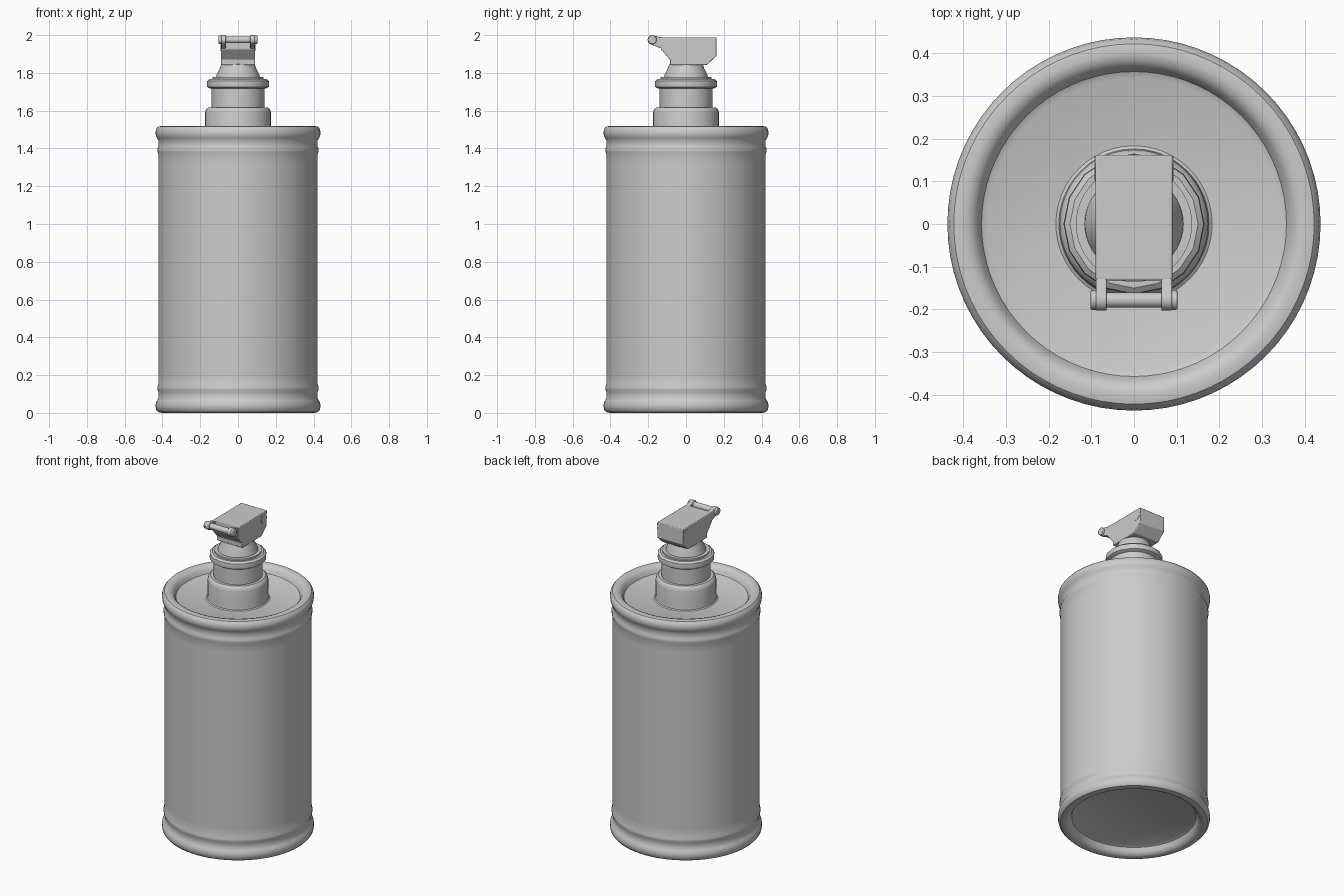
import bpy, bmesh
from math import sin, cos, pi, radians

if "Cube" in bpy.data.objects:
    bpy.data.objects.remove(bpy.data.objects["Cube"])


def finish(bm, name, angle=35):
    bmesh.ops.remove_doubles(bm, verts=bm.verts, dist=1e-5)
    bmesh.ops.recalc_face_normals(bm, faces=bm.faces)
    me = bpy.data.meshes.new(name)
    bm.to_mesh(me)
    bm.free()
    ob = bpy.data.objects.new(name, me)
    bpy.context.collection.objects.link(ob)
    bpy.ops.object.select_all(action='DESELECT')
    bpy.context.view_layer.objects.active = ob
    ob.select_set(True)
    bpy.ops.object.shade_smooth_by_angle(angle=radians(angle))
    return ob


def lathe(name, profile, n=64, angle=35):
    """Revolve (radius, z) points around z."""
    bm = bmesh.new()
    rings = [[bm.verts.new((r * cos(2 * pi * i / n), r * sin(2 * pi * i / n), z))
              for i in range(n)] if r > 0 else [bm.verts.new((0, 0, z))]
             for r, z in profile]
    for a, b in zip(rings, rings[1:]):
        for i in range(n):
            j = (i + 1) % n
            q = [a[i % len(a)], a[j % len(a)], b[j % len(b)], b[i % len(b)]]
            bm.faces.new(list(dict.fromkeys(q)))
    return finish(bm, name, angle)


def extrude_x(name, outline, x0, x1, bevel=0.0):
    """Extrude a (y, z) outline from x0 to x1."""
    bm = bmesh.new()
    f = bm.faces.new([bm.verts.new((x0, y, z)) for y, z in outline])
    ext = bmesh.ops.extrude_face_region(bm, geom=[f])['geom']
    bmesh.ops.translate(bm, vec=(x1 - x0, 0, 0),
                        verts=[v for v in ext if isinstance(v, bmesh.types.BMVert)])
    ob = finish(bm, name, 30)
    if bevel:
        m = ob.modifiers.new("bevel", 'BEVEL')
        m.width, m.segments, m.limit_method = bevel, 2, 'ANGLE'
    return ob


def circle(cy, cz, r, n=24, a0=0, a1=360):
    full = a1 - a0 >= 360
    return [(cy + r * cos(radians(a0 + (a1 - a0) * i / (n if full else n - 1))),
             cz + r * sin(radians(a0 + (a1 - a0) * i / (n if full else n - 1))))
            for i in range(n)]


# Can: half profile (bottom recess, rolled rim, bead) mirrored to the top
H = 1.52
half = [(0, 0.05), (0.342, 0.05), (0.357, 0.043), (0.367, 0.02), (0.38, 0.006),
        (0.40, 0.0), (0.422, 0.004), (0.433, 0.016), (0.437, 0.035), (0.435, 0.052),
        (0.428, 0.066), (0.421, 0.078), (0.421, 0.11), (0.427, 0.122), (0.427, 0.136),
        (0.422, 0.15), (0.422, 0.20)]
lathe("can_body", half + [(r, H - z) for r, z in reversed(half)], 72)

# Neck base, with a small fillet onto the lid, and the narrower neck
lathe("neck_base", [(0, 1.46), (0.186, 1.468), (0.176, 1.475), (0.174, 1.49), (0.174, 1.59),
                    (0.170, 1.606), (0.158, 1.617), (0, 1.617)], 48)
lathe("neck", [(0, 1.61), (0.14, 1.61), (0.14, 1.73), (0, 1.73)], 48)

# Faceted collar on the neck
lathe("neck_collar", [(0, 1.718), (0.15, 1.718), (0.163, 1.726), (0.165, 1.742),
                      (0.163, 1.758), (0.15, 1.768), (0, 1.768)], 16)
lathe("neck_washer", [(0, 1.765), (0.136, 1.765), (0.136, 1.778), (0, 1.778)], 48)

# Flared stem below the nozzle head
lathe("stem", [(0, 1.775), (0.116, 1.775), (0.114, 1.788), (0.095, 1.826),
               (0.090, 1.845), (0.06, 1.85), (0, 1.85)], 48)

# Nozzle head
extrude_x("nozzle_head", [(-0.132, 1.987), (-0.132, 1.925), (-0.085, 1.87), (-0.085, 1.842),
                          (0.11, 1.842), (0.162, 1.89), (0.162, 1.987)],
          -0.09, 0.09, 0.004)

# Hinge pin ends, lever ears and knobs on both sides
for side, s in (("left", -1), ("right", 1)):
    extrude_x("hinge_pin_" + side, circle(0.13, 1.945, 0.028), s * 0.08, s * 0.092)
    ear = circle(-0.178, 1.975, 0.025, 14, 75, 250) + [(-0.12, 1.925), (-0.12, 1.984)]
    extrude_x("lever_ear_" + side, ear, s * 0.064, s * 0.089, 0.003)
    extrude_x("bar_knob_" + side, circle(-0.178, 1.975, 0.023), s * 0.085, s * 0.102, 0.004)

# Cross bar between the ears
extrude_x("cross_bar", circle(-0.178, 1.975, 0.018), -0.09, 0.09)
